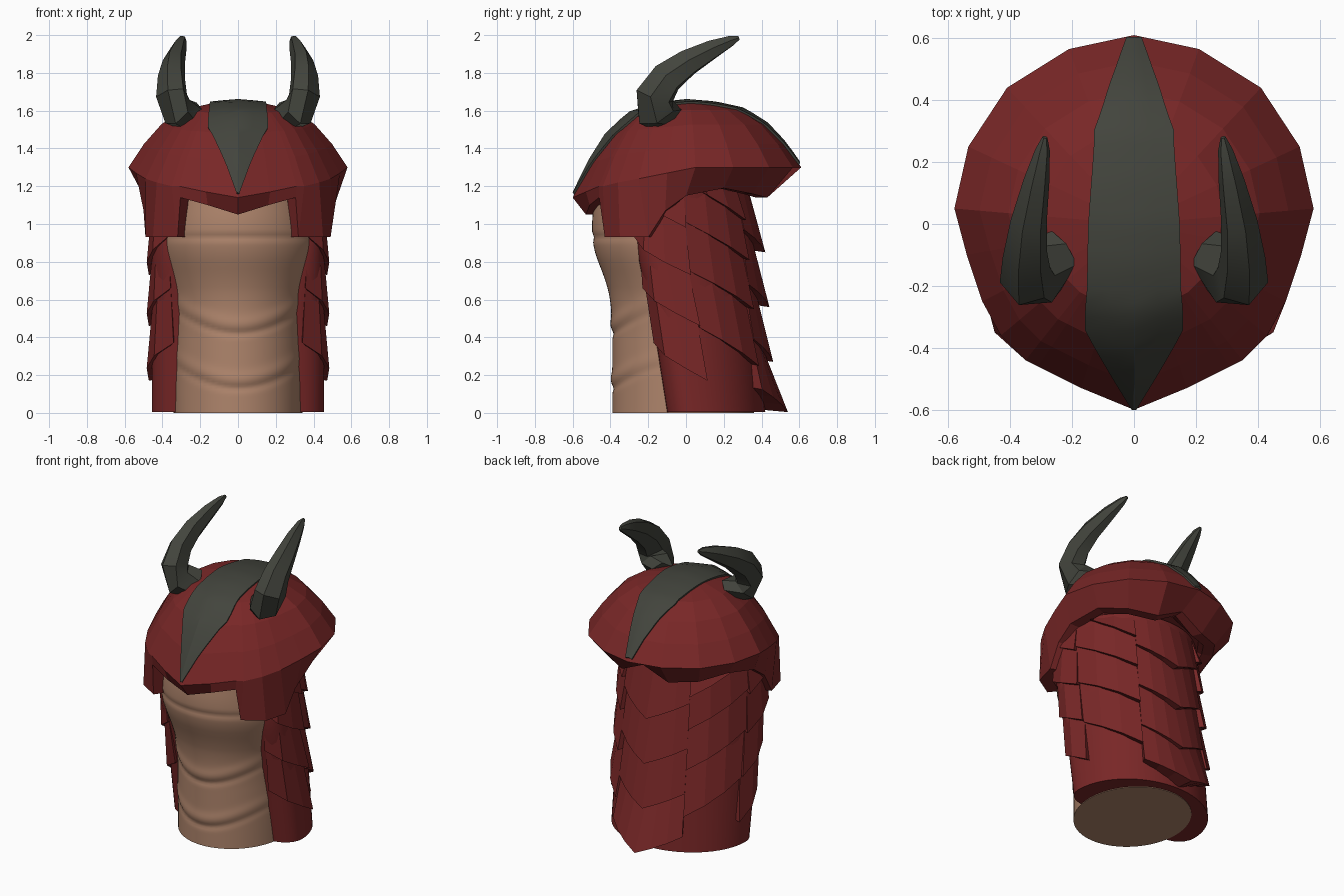
import bpy, bmesh, math
from mathutils import Vector
from mathutils.bvhtree import BVHTree

cube = bpy.data.objects.get("Cube")
if cube:
    bpy.data.objects.remove(cube)


def material(name, rgb):
    m = bpy.data.materials.new(name)
    m.use_nodes = True
    m.diffuse_color = (*rgb, 1)
    m.node_tree.nodes["Principled BSDF"].inputs["Base Color"].default_value = (*rgb, 1)
    return m


RED = material("deep_red", (0.19, 0.02, 0.02))
TAN = material("tan", (0.43, 0.235, 0.15))
DARK = material("dark_grey", (0.055, 0.058, 0.046))


def add_rings(bm, rings):
    """Skin a list of equal closed rings and cap both ends."""
    rows = [[bm.verts.new(p) for p in r] for r in rings]
    n = len(rows[0])
    for a, b in zip(rows, rows[1:]):
        for i in range(n):
            j = (i + 1) % n
            bm.faces.new((a[i], a[j], b[j], b[i]))
    bm.faces.new(rows[0])
    bm.faces.new(rows[-1][::-1])


def finish(name, bm, mat, smooth=None):
    bmesh.ops.remove_doubles(bm, verts=bm.verts, dist=1e-5)
    bmesh.ops.recalc_face_normals(bm, faces=bm.faces)
    me = bpy.data.meshes.new(name)
    bm.to_mesh(me)
    bm.free()
    me.materials.append(mat)
    ob = bpy.data.objects.new(name, me)
    bpy.context.collection.objects.link(ob)
    if smooth:
        bpy.ops.object.select_all(action='DESELECT')
        ob.select_set(True)
        bpy.context.view_layer.objects.active = ob
        bpy.ops.object.shade_smooth_by_angle(angle=math.radians(smooth))
    return ob


def lerp_table(table, t):
    """Piecewise linear lookup in rows of (key, values...)."""
    if t <= table[0][0]:
        return table[0][1:]
    for a, b in zip(table, table[1:]):
        if t <= b[0]:
            k = (t - a[0]) / (b[0] - a[0])
            return [u + (v - u) * k for u, v in zip(a[1:], b[1:])]
    return table[-1][1:]


# Tan body: height, front y, back y, half width
BODY = [(0, -.39, .36, .34), (.45, -.39, .36, .345), (.6, -.40, .35, .355),
        (.7, -.425, .34, .375), (.8, -.465, .33, .40), (.87, -.49, .33, .415),
        (.92, -.495, .33, .42), (1.0, -.50, .33, .415), (1.25, -.47, .3, .40)]
rings = []
for k in range(91):
    z = 1.25 * k / 90
    # average nearby samples to round the profile
    near = [lerp_table(BODY, z + d) for d in (-.05, -.025, 0, .025, .05)]
    f, b, w = [sum(c) / 5 for c in zip(*near)]
    ring = []
    for i in range(64):
        a = math.tau * i / 64
        x, y = w * math.sin(a), (f + b) / 2 - (b - f) / 2 * math.cos(a)
        if y < 0:
            # V-shaped skin folds
            for fold in (.13, .42):
                d = z - fold - 1.1 * x * x
                y += .008 * math.exp(-(d / .018) ** 2) - .008 * math.exp(-((d - .05) / .035) ** 2)
            y += .008 * math.exp(-((z - .93) / .018) ** 2)
        ring.append((x, y, z))
    rings.append(ring)
bm = bmesh.new()
add_rings(bm, rings)
finish("body", bm, TAN, 40)

# Cape around the back: height, front edge y, back y, front edge half width
CAPE = [(0, -.10, .42, .32), (.45, -.17, .39, .31), (.85, -.26, .36, .35), (1.2, -.26, .33, .36)]


def cape_point(s, z, out=0):
    """s = 0 at the back, +-1 at the front edges; out pushes outward."""
    edge, back, xe = lerp_table(CAPE, z)
    yc, t = edge + .12, abs(s)
    if t <= .75:
        a = t / .75 * math.pi / 2
        x, y = .455 * math.sin(a), yc + (back - yc) * math.cos(a)
        nx, ny = math.sin(a), math.cos(a)
    else:
        a = (t - .75) / .25 * math.pi / 2
        x, y = xe + (.455 - xe) * math.cos(a), yc - .12 * math.sin(a)
        nx, ny = math.cos(a), -math.sin(a)
    return Vector((math.copysign(x + nx * out, s), y + ny * out, z))


bm = bmesh.new()
add_rings(bm, [[cape_point(-1 + 2 * i / 48, .004 + 1.196 * k / 12) for i in range(49)]
               for k in range(13)])
finish("cape", bm, RED, 40)

# Overlapping scales: front s, back s, drop along lower edge, flare, low corner heights
COLUMNS = {
    "side_scales": (.97, .62, .2, .035, (.17, .46, .73, .98)),
    "rear_scales": (.62, .25, .2, .045, (.25, .55, .81, 1.02)),
    "spine_scales": (.25, .0, .12, .06, (.004, .27, .56, .85)),
}
for name, (s0, s1, drop, flare, heights) in COLUMNS.items():
    bm = bmesh.new()
    for side in (-1, 1):
        for low in heights:
            rings = []
            for i in range(4):
                k = i / 3
                s = side * max(s0 + (s1 - s0) * k, 1e-6)
                zb = low + drop * (1 - k)
                zt = min(zb + .36, 1.2)
                lip = flare * (.45 + .55 * k) * (2 if low < .1 else 1)
                rings.append([cape_point(s, zt, -.005), cape_point(s, zb, lip),
                              cape_point(s, min(zb + .015, zt), -.04)])
            add_rings(bm, rings)
    finish(name, bm, RED)

# Faceted hood: rim point and the lower lip point below it, back to front
HOOD = [((0, .61, 1.30), (0, .45, 1.22)), ((.21, .565, 1.30), (.17, .43, 1.14)),
        ((.41, .44, 1.30), (.34, .35, 1.16)), ((.535, .25, 1.30), (.45, .2, 1.19)),
        ((.58, .05, 1.30), (.5, 0, 1.15)), ((.54, -.1, 1.27), (.5, -.11, 1.07)),
        ((.49, -.25, 1.24), (.49, -.2, .93)), ((.43, -.36, 1.22), (.45, -.35, .93)),
        ((.35, -.44, 1.20), (.32, -.43, .93)), ((.31, -.46, 1.20), (.305, -.46, 1.14)),
        ((.17, -.53, 1.17), (.16, -.51, 1.10)), ((0, -.60, 1.14), (0, -.53, 1.05))]


def mirrored(half):
    return half + [Vector((-p.x, p.y, p.z)) for p in half[-2:0:-1]]


rim = mirrored([Vector(p) for p, q in HOOD])
lip = mirrored([Vector(q) for p, q in HOOD])
rings = [[Vector((p.x * f, p.y * f, p.z + (1.65 - p.z) * g)) for p in rim]
         for f, g in ((0, 1), (.25, .965), (.5, .87), (.7, .65), (.86, .35), (1, 0))]
rings.append(lip)
rings.append([Vector((p.x * .86, p.y * .86, p.z)) for p in lip])
rings.append([Vector((p.x * .8, p.y * .8, max(p.z, 1.2))) for p in lip])
bm = bmesh.new()
add_rings(bm, rings)
hood = finish("hood", bm, RED)

# Raised crest band draped over the hood: y, half width
CREST = [(-.59, .004), (-.45, .09), (-.33, .158), (-.2, .15), (0, .145),
         (.3, .125), (.45, .075), (.595, .022)]
bm = bmesh.new()
bm.from_mesh(hood.data)
tree = BVHTree.FromBMesh(bm)
bm.free()
rings = []
for k in range(29):
    y = -.59 + 1.185 * k / 28
    w = lerp_table(CREST, y)[0]
    top, under = [], []
    for i in range(5):
        hit, normal, _, _ = tree.ray_cast(Vector((w * (i - 2) / 2, y, 3)), Vector((0, 0, -1)))
        if hit is None:
            hit, normal, _, _ = tree.find_nearest(Vector((w * (i - 2) / 2, y, 1.3)))
        top.append(hit + normal * .012)
        under.append(hit - normal * .015)
    rings.append(top + under[::-1])
bm = bmesh.new()
add_rings(bm, rings)
finish("crest", bm, DARK, 25)

# Curved six-sided horns: centre point and radius
HORN = [((.23, -.09, 1.56), .085), ((.32, -.16, 1.595), .105), ((.352, -.165, 1.68), .1),
        ((.352, -.10, 1.775), .086), ((.34, .01, 1.855), .07), ((.315, .14, 1.925), .05),
        ((.295, .24, 1.97), .028), ((.288, .28, 1.985), .01)]
for side, name in ((1, "left_horn"), (-1, "right_horn")):
    pts = [Vector(p) for p, r in HORN]
    rings = []
    for i, (p, r) in enumerate(HORN):
        tangent = pts[min(i + 1, len(pts) - 1)] - pts[max(i - 1, 0)]
        across = Vector((1, -.25, 0))
        u = (across - tangent * across.dot(tangent) / tangent.length_squared).normalized()
        v = tangent.normalized().cross(u)
        ring = []
        for j in range(6):
            a = math.tau * j / 6
            q = pts[i] + r * (.85 * math.cos(a) * u + 1.08 * math.sin(a) * v)
            ring.append((q.x * side, q.y, q.z))
        rings.append(ring)
    bm = bmesh.new()
    add_rings(bm, rings)
    finish(name, bm, DARK, 25)
